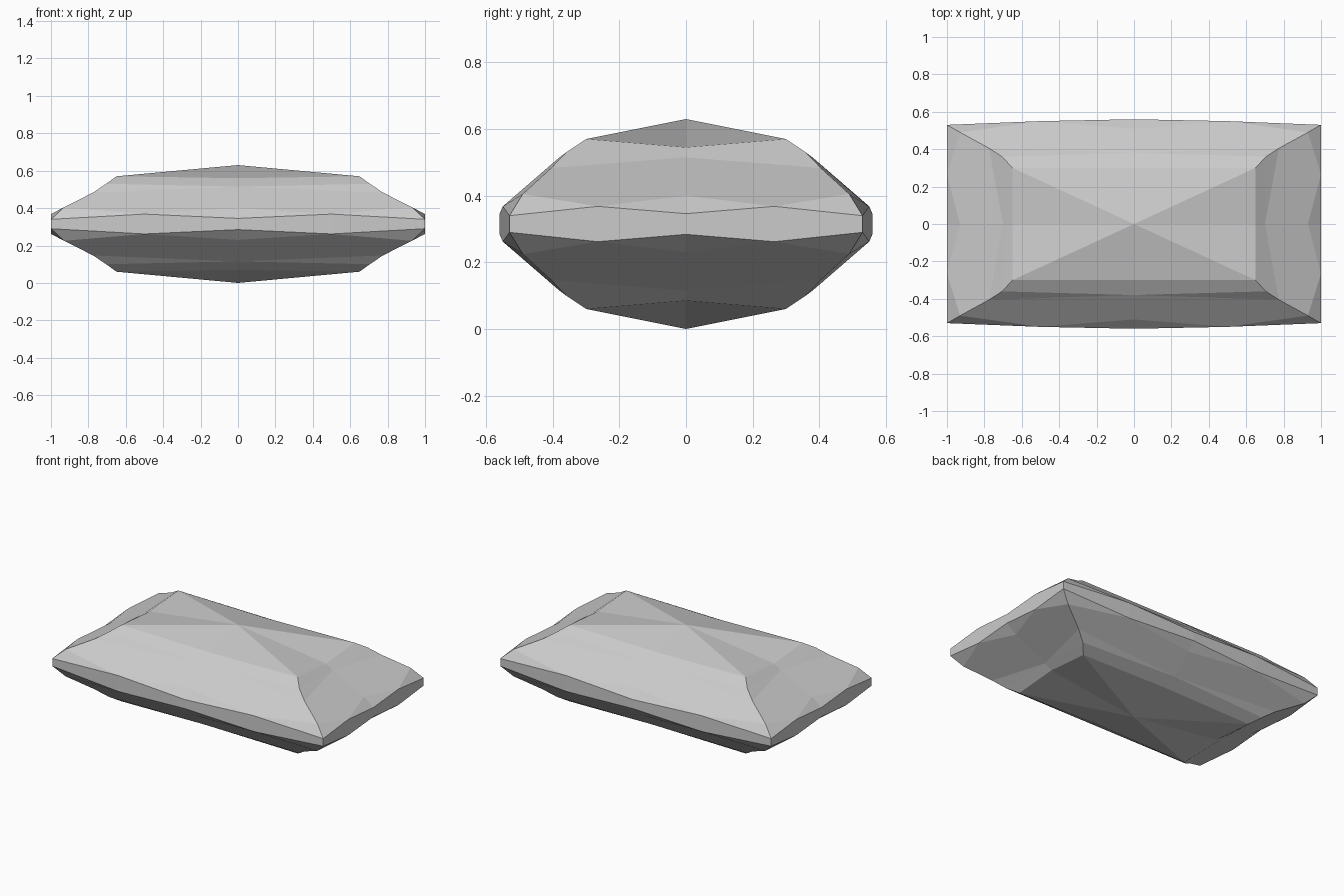
import bpy
import bmesh

if "Cube" in bpy.data.objects:
    bpy.data.objects.remove(bpy.data.objects["Cube"])

MID = 0.315  # height of the girdle plane

# Facet corners of one upper quarter of the cut stone (x, y, z)
points = {
    "peak": (0, 0, 0.63),
    # table rim
    "rim": (0.65, 0.30, 0.57), "rim_end": (0.65, 0, 0.545), "rim_side": (0, 0.30, 0.56),
    # star facets
    "star": (0.705, 0.36, 0.53), "star_end": (0.70, 0, 0.515), "star_side": (0, 0.38, 0.515),
    # main crown facets
    "crown": (0.775, 0.405, 0.483), "low": (0.93, 0.49, 0.405),
    "low_end": (0.93, 0, 0.40), "low_side": (0, 0.51, 0.40),
    # wavy girdle edge
    "corner": (1, 0.53, 0.34),
    "q_end": (1, 0.265, 0.368), "q_side": (0.5, 0.55, 0.368),
    "g_end": (1, 0, 0.346), "g_side": (0, 0.56, 0.345),
    # girdle middle
    "m_corner": (1, 0.53, MID),
    "m_q_side": (0.5, 0.55, MID),
    "m_end": (1, 0, MID), "m_side": (0, 0.56, MID),
}

facets = [
    "peak rim_end rim",
    "peak rim rim_side",
    "rim rim_end star_end star",
    "rim star star_side rim_side",
    "star star_end crown",
    "star crown star_side",
    "crown star_end low_end q_end low",
    "crown low q_side low_side star_side",
    "low q_end corner",
    "low corner q_side",
    "low_end g_end q_end",
    "low_side q_side g_side",
    "g_end m_end m_corner corner q_end",
    "corner m_corner m_q_side q_side",
    "q_side m_q_side m_side g_side",
]

bm = bmesh.new()
verts = {n: bm.verts.new((x, y, z - MID)) for n, (x, y, z) in points.items()}
for f in facets:
    bm.faces.new([verts[n] for n in f.split()])
bmesh.ops.recalc_face_normals(bm, faces=bm.faces)
# make the quarter face outwards (the peak facet must look up)
bm.faces.ensure_lookup_table()
bm.normal_update()
if bm.faces[0].normal.z < 0:
    bmesh.ops.reverse_faces(bm, faces=bm.faces)

mesh = bpy.data.meshes.new("cut_gemstone")
bm.to_mesh(mesh)
bm.free()
gem = bpy.data.objects.new("cut_gemstone", mesh)
gem.location.z = MID
bpy.context.collection.objects.link(gem)

# Mirror the quarter into the whole stone
mirror = gem.modifiers.new("Mirror", 'MIRROR')
mirror.use_axis = (True, True, True)
mirror.merge_threshold = 0.0005
